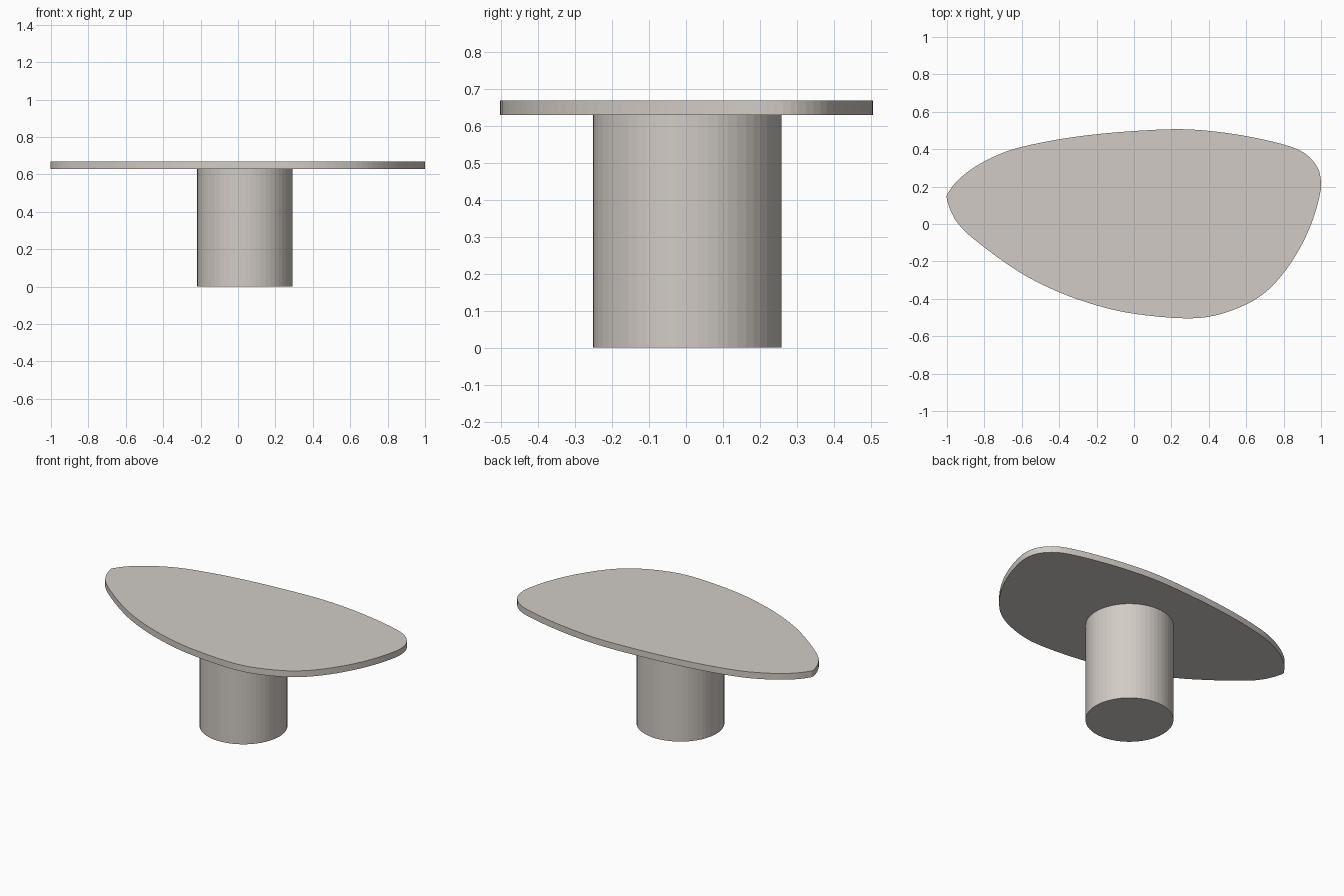
import bpy, bmesh, math
from mathutils import Vector

if "Cube" in bpy.data.objects:
    bpy.data.objects.remove(bpy.data.objects["Cube"])

stone = bpy.data.materials.new("warm grey stone")
stone.diffuse_color = (0.64, 0.60, 0.56, 1)
stone.use_nodes = True
stone.node_tree.nodes["Principled BSDF"].inputs["Base Color"].default_value = stone.diffuse_color

# Control points of the pebble-shaped outline, counter-clockwise
OUTLINE = [(-1.0, 0.13), (-0.94, 0.0), (-0.8, -0.125), (-0.6, -0.265), (-0.4, -0.365),
           (-0.2, -0.435), (0.0, -0.48), (0.26, -0.504), (0.43, -0.49), (0.6, -0.43),
           (0.72, -0.35), (0.82, -0.235), (0.9, -0.105), (0.955, 0.02), (0.99, 0.14),
           (1.0, 0.22), (0.98, 0.305), (0.91, 0.38), (0.8, 0.425), (0.6, 0.47),
           (0.4, 0.498), (0.22, 0.507), (0.0, 0.497), (-0.2, 0.48), (-0.4, 0.453),
           (-0.6, 0.412), (-0.72, 0.373), (-0.84, 0.312), (-0.93, 0.245), (-0.985, 0.18)]


def smooth_loop(points, steps):
    """Closed spline through the points."""
    pts = [Vector(p) for p in points]
    n, out = len(pts), []
    for i in range(n):
        a, b, c, d = (pts[(i + k) % n] for k in (-1, 0, 1, 2))
        for s in range(steps):
            t = s / steps
            out.append(0.5 * (2 * b + (c - a) * t + (2 * a - 5 * b + 4 * c - d) * t ** 2
                              + (3 * b - a - 3 * c + d) * t ** 3))
    return out


def prism(name, loop, z0, z1):
    """Solid slab with the given outline between two heights."""
    bm = bmesh.new()
    face = bm.faces.new([bm.verts.new((p[0], p[1], z0)) for p in loop])
    top = bmesh.ops.extrude_face_region(bm, geom=[face], use_keep_orig=True)
    bmesh.ops.translate(bm, vec=(0, 0, z1 - z0),
                        verts=[g for g in top["geom"] if isinstance(g, bmesh.types.BMVert)])
    bmesh.ops.recalc_face_normals(bm, faces=bm.faces)
    mesh = bpy.data.meshes.new(name)
    bm.to_mesh(mesh)
    bm.free()
    mesh.materials.append(stone)
    obj = bpy.data.objects.new(name, mesh)
    bpy.context.collection.objects.link(obj)
    return obj


# Organic table top
prism("table_top", smooth_loop(OUTLINE, 4), 0.63, 0.67)

# Faceted round pedestal
SIDES = 56
prism("pedestal", [(0.037 + 0.255 * math.cos(2 * math.pi * i / SIDES),
                    0.003 + 0.255 * math.sin(2 * math.pi * i / SIDES)) for i in range(SIDES)],
      0.0, 0.63)
